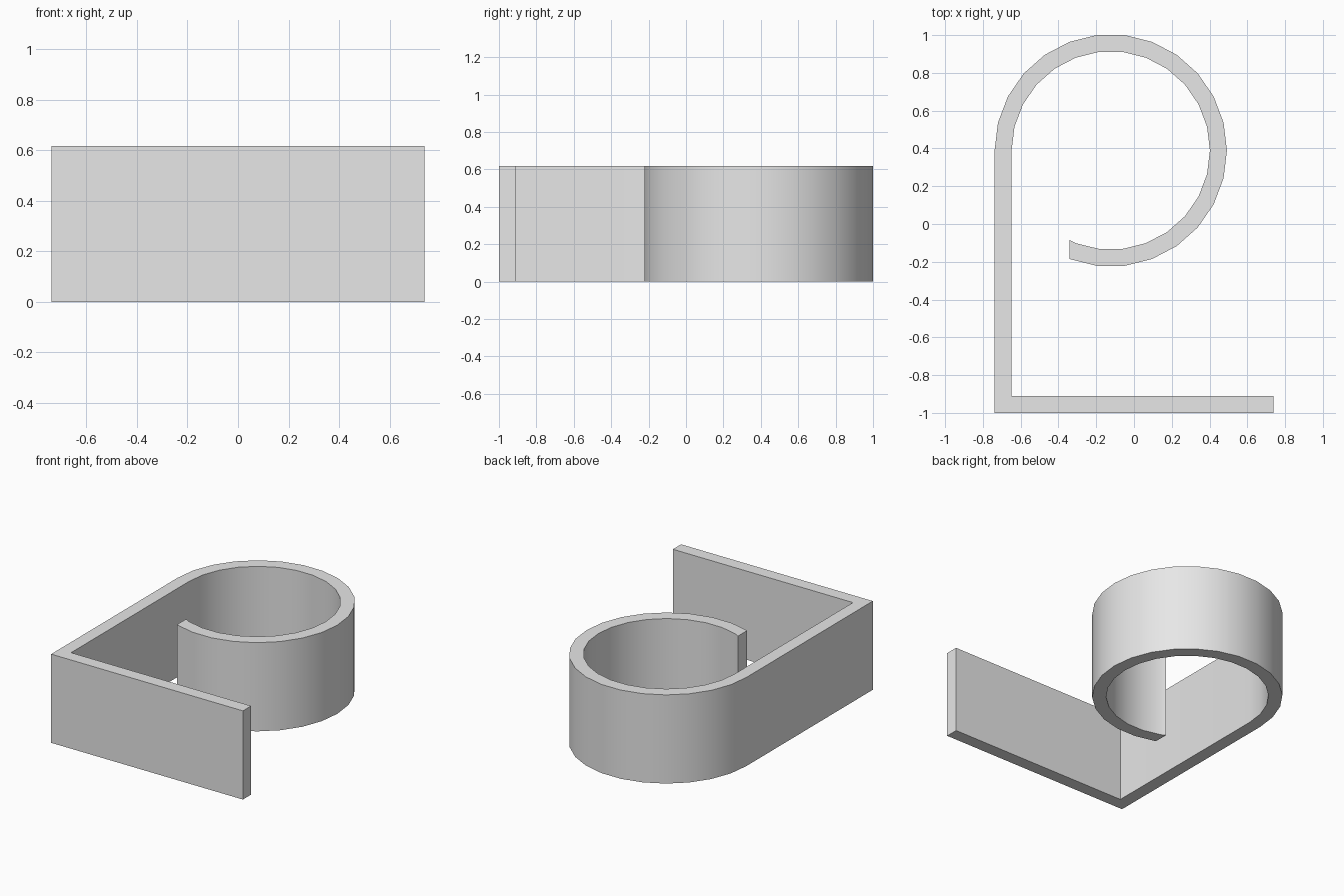
import bpy
import bmesh
from math import cos, sin, tau, pi, radians

if "Cube" in bpy.data.objects:
    bpy.data.objects.remove(bpy.data.objects["Cube"], do_unlink=True)

HALF_W, HALF_D, HEIGHT, WALL = 0.738, 1.0, 0.617, 0.09
RADIUS = 0.615
SIDES, STEPS = 26, 21
CX = RADIUS - HALF_W
CY = HALF_D - RADIUS * cos(pi / SIDES)


def arc(radius, steps):
    """Clockwise arc points, starting where the straight wall ends."""
    angles = [pi - tau * i / SIDES for i in range(steps + 1)]
    return [(CX + radius * cos(a), CY + radius * sin(a)) for a in angles]


# Outer and inner outlines: base plate, upright wall, curl
outer = [(HALF_W, -HALF_D), (-HALF_W, -HALF_D)] + arc(RADIUS, STEPS)
inner = [(HALF_W, WALL - HALF_D), (WALL - HALF_W, WALL - HALF_D)]
inner += arc(RADIUS - WALL, STEPS + 1)

# The loose end of the curl is cut straight, parallel to the wall
cut_x = outer[-1][0]
(ax, ay), (bx, by) = inner[-2:]
t = (cut_x - ax) / (bx - ax)
inner[-1] = (cut_x, ay + t * (by - ay))

# Extrude the closed profile upward
bm = bmesh.new()
cap = bm.faces.new([bm.verts.new((x, y, 0)) for x, y in outer + inner[::-1]])
grown = bmesh.ops.extrude_face_region(bm, geom=[cap], use_keep_orig=True)
top = [v for v in grown["geom"] if isinstance(v, bmesh.types.BMVert)]
bmesh.ops.translate(bm, verts=top, vec=(0, 0, HEIGHT))
bmesh.ops.recalc_face_normals(bm, faces=bm.faces)
mesh = bpy.data.meshes.new("curled_bracket")
bm.to_mesh(mesh)
bm.free()

# Plain grey material
grey = bpy.data.materials.new("light_grey")
grey.use_nodes = True
colour = (0.8, 0.8, 0.8, 1)
grey.diffuse_color = colour
grey.node_tree.nodes["Principled BSDF"].inputs["Base Color"].default_value = colour
mesh.materials.append(grey)

bracket = bpy.data.objects.new("curled_bracket", mesh)
bpy.context.collection.objects.link(bracket)
bpy.ops.object.select_all(action="DESELECT")
bracket.select_set(True)
bpy.context.view_layer.objects.active = bracket
bpy.ops.object.shade_smooth_by_angle(angle=radians(30))
